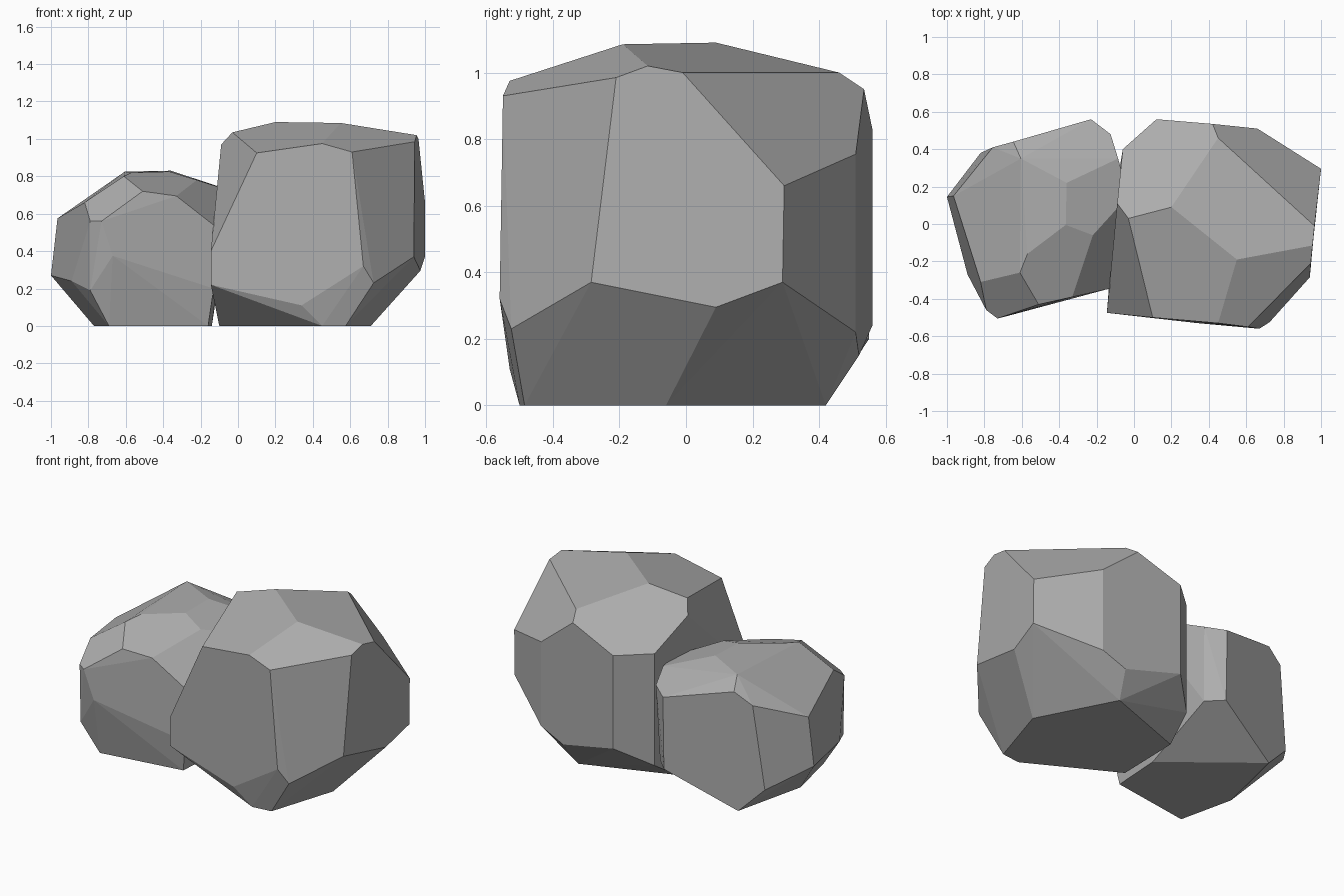
import bpy
import bmesh
import math

# Remove the default cube
default_cube = bpy.data.objects.get("Cube")
if default_cube:
    bpy.data.objects.remove(default_cube, do_unlink=True)


def make_material(name, value):
    material = bpy.data.materials.new(name)
    material.use_nodes = True
    colour = (value, value, value, 1)
    material.diffuse_color = colour
    shader = material.node_tree.nodes["Principled BSDF"]
    shader.inputs["Base Color"].default_value = colour
    shader.inputs["Roughness"].default_value = .9
    return material


def chisel_rock(name, corner_groups, material, flatness):
    """Wrap a convex stone around its corners and merge nearly flat facets."""
    bm = bmesh.new()
    for group in corner_groups:
        for corner in group:
            bm.verts.new(corner)
    hull = bmesh.ops.convex_hull(bm, input=bm.verts[:])
    loose = {v for v in hull["geom_interior"] + hull["geom_unused"]
             if isinstance(v, bmesh.types.BMVert)}
    bmesh.ops.delete(bm, geom=list(loose), context="VERTS")
    bmesh.ops.dissolve_limit(bm, angle_limit=math.radians(flatness),
                             verts=bm.verts[:], edges=bm.edges[:])
    bmesh.ops.recalc_face_normals(bm, faces=bm.faces[:])
    mesh = bpy.data.meshes.new(name)
    bm.to_mesh(mesh)
    bm.free()
    mesh.materials.append(material)
    rock = bpy.data.objects.new(name, mesh)
    bpy.context.collection.objects.link(rock)
    return rock


stone_grey = make_material("stone grey", .42)

# Large rock: corners grouped by the part of the stone they shape
large_crown = [(.2, .09, 1.09), (.55, -.19, 1.085), (-.03, .03, 1.035),
               (.955, -.115, 1.02), (.965, -.01, 1), (.945, -.21, .985),
               (.45, .46, 1), (.42, .535, .95), (-.09, .11, .97)]
large_front = [(.61, -.55, .93), (.45, -.53, .975), (.1, -.5, .925),
               (-.145, -.475, .4), (-.145, -.475, .22), (.34, -.53, .11),
               (.67, -.56, .32), (.725, -.525, .23)]
large_side = [(1, .295, .66), (1, .29, .37), (.975, .09, .295),
              (.94, -.285, .37)]
large_back = [(.12, .56, .83), (-.06, .4, .83), (.66, .51, .755),
              (.66, .51, .22), (.12, .56, .24), (.5, .52, .15),
              (-.06, .4, .12)]
large_foot = [(.71, -.06, 0), (.575, -.485, 0), (.45, -.5, 0),
              (-.1, -.2, 0), (-.09, .22, 0), (.46, .42, 0)]
chisel_rock("large_rock",
            [large_crown, large_front, large_side, large_back, large_foot],
            stone_grey, 5)

# Small rock leaning into the large one
small_crown = [(-.36, .22, .83), (-.365, -.005, .825), (-.605, .35, .825),
               (-.57, -.16, .82), (-.61, -.26, .8), (-.22, -.06, .78),
               (-.645, .44, .76), (-.085, .35, .74), (-.03, .15, .72)]
small_front = [(-.51, -.43, .72), (-.33, -.39, .695), (-.73, -.505, .56),
               (-.79, -.46, .56), (-.67, -.49, .375), (-.79, -.45, .19),
               (-.08, -.335, .5), (-.13, -.345, .2)]
small_side = [(-.82, -.31, .66), (-.965, .15, .575), (-1, .145, .27),
              (-.89, -.27, .24), (-.955, .1, .22)]
small_back = [(-.755, .41, .69), (-.82, .38, .16), (-.23, .56, .66),
              (-.125, .48, .68), (-.23, .55, .2), (-.14, .46, .2)]
small_foot = [(-.66, .42, 0), (-.77, -.05, 0), (-.69, -.4, 0),
              (-.16, -.32, 0), (-.14, 0, 0)]
chisel_rock("small_rock",
            [small_crown, small_front, small_side, small_back, small_foot],
            stone_grey, 5)
